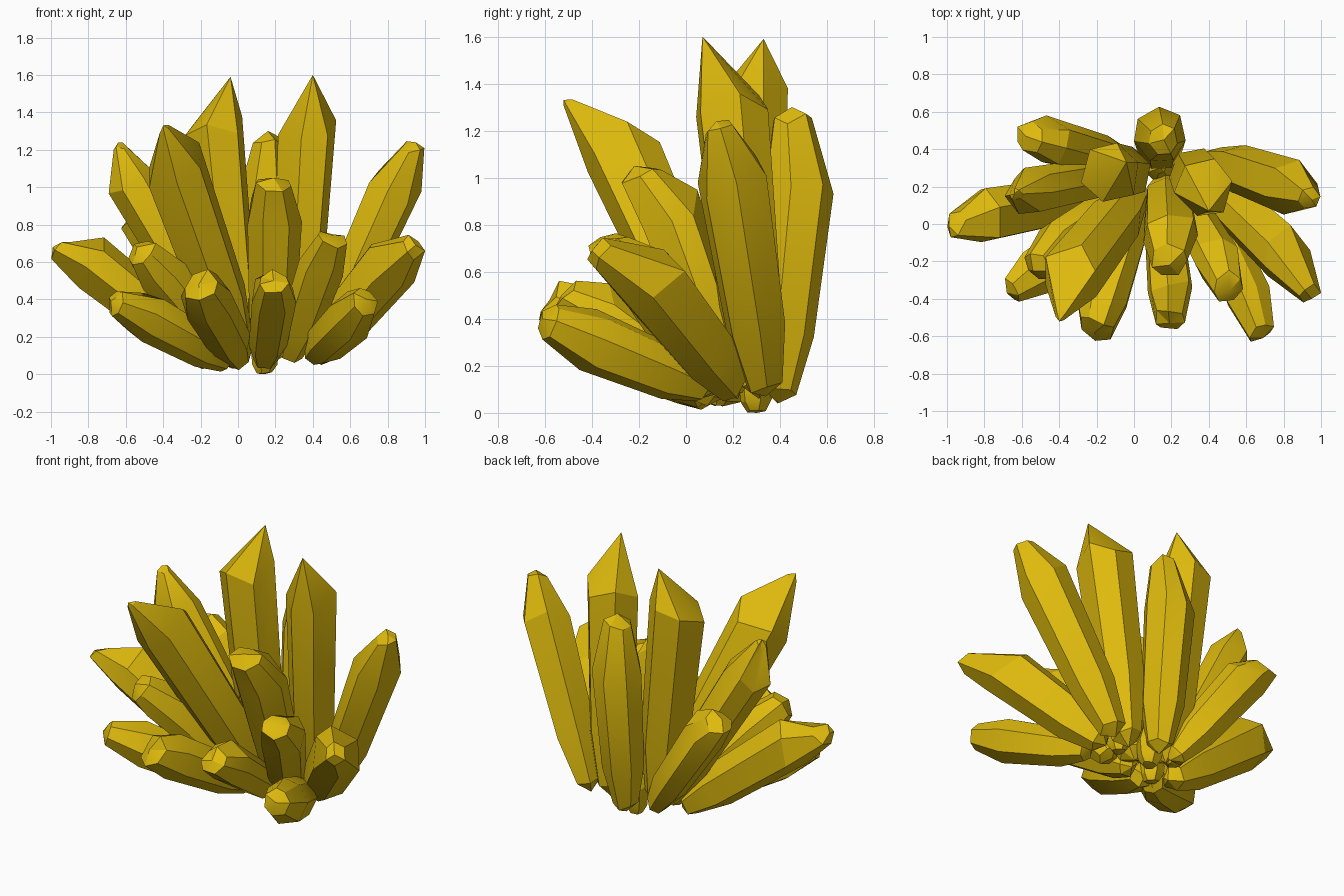
import bpy
import bmesh
import math
import random
from mathutils import Vector

cube = bpy.data.objects.get("Cube")
if cube:
    bpy.data.objects.remove(cube, do_unlink=True)

# Single mineral colour
gold = bpy.data.materials.new("golden_yellow")
gold.use_nodes = True
colour = (0.73, 0.49, 0.004, 1.0)
gold.diffuse_color = colour
shader = next(n for n in gold.node_tree.nodes if n.type == 'BSDF_PRINCIPLED')
shader.inputs["Base Color"].default_value = colour
shader.inputs["Roughness"].default_value = 0.6

rng = random.Random(7)


def crystal(name, base, shoulder, tip, radius, blunt=0.0, sides=6, rough=0.08, twist=0.3):
    """Faceted prism: narrow root, widening shaft, sloped shoulder, pointed or chipped tip."""
    base, shoulder, tip = Vector(base), Vector(shoulder), Vector(tip)
    axis = shoulder - base
    length = axis.length
    axis.normalize()
    u = axis.cross(Vector((0, 1, 0.1))).normalized()
    v = axis.cross(u)
    bm = bmesh.new()
    # One wobble per edge keeps the long facets flat along the shaft
    wobble = [1 + rng.uniform(-rough, rough) for _ in range(sides)]
    angles = [twist + (i + rng.uniform(-0.15, 0.15)) * math.tau / sides for i in range(sides)]

    def ring(centre, scale, slope):
        verts = []
        for a, w in zip(angles, wobble):
            offset = (u * math.cos(a) + v * math.sin(a)) * radius * scale * w
            shift = axis * rng.uniform(-slope, slope) * radius
            verts.append(bm.verts.new(centre + offset + shift))
        return verts

    rings = [ring(base + axis * length * 0.06, 0.52, 0.1),
             ring(base + axis * length * 0.32, 0.86, 0.1),
             ring(shoulder, 1.0, 0.4)]
    if blunt:
        rings.append(ring(shoulder.lerp(tip, 0.85), blunt, 0.2))
    for low, high in zip(rings, rings[1:]):
        for i in range(sides):
            j = (i + 1) % sides
            bm.faces.new((low[i], low[j], high[j], high[i]))
    # Close the root and the tip with fans
    for point, loop in ((base, rings[0]), (tip, rings[-1])):
        apex = bm.verts.new(point)
        for i in range(sides):
            bm.faces.new((loop[i], loop[(i + 1) % sides], apex))
    bmesh.ops.recalc_face_normals(bm, faces=bm.faces)
    mesh = bpy.data.meshes.new(name)
    bm.to_mesh(mesh)
    bm.free()
    mesh.materials.append(gold)
    obj = bpy.data.objects.new(name, mesh)
    bpy.context.collection.objects.link(obj)
    bpy.ops.object.select_all(action='DESELECT')
    obj.select_set(True)
    bpy.context.view_layer.objects.active = obj
    bpy.ops.object.shade_smooth_by_angle(angle=math.radians(25))


# Tall central spires
crystal("tall_right_spire", (0.3, 0.31, 0.06), (0.375, 0.19, 1.32), (0.4, 0.07, 1.6), 0.165)
crystal("tall_left_spire", (0.0, 0.28, 0.08), (-0.125, 0.28, 1.34), (-0.04, 0.33, 1.59), 0.17)
crystal("leaning_front_spire", (0.02, 0.18, 0.1), (-0.34, -0.28, 1.12), (-0.4, -0.52, 1.33), 0.17, 0.18)

# Back and side spires
crystal("back_spire", (0.14, 0.39, 0.04), (0.14, 0.49, 1.0), (0.16, 0.45, 1.3), 0.15, 0.55, 7)
crystal("right_spire", (0.42, 0.34, 0.07), (0.84, 0.19, 1.0), (0.95, 0.13, 1.24), 0.15, 0.4)
crystal("left_spire", (-0.02, 0.28, 0.08), (-0.55, 0.18, 1.0), (-0.64, 0.16, 1.24), 0.135, 0.25, 7)
crystal("left_back_shard", (0.0, 0.32, 0.08), (-0.44, 0.44, 0.7), (-0.58, 0.47, 0.84), 0.13, 0.65, 7)

# Spreading side shards
crystal("far_left_shard", (-0.1, 0.18, 0.05), (-0.77, 0.06, 0.58), (-0.99, -0.01, 0.68), 0.155, 0.45)
crystal("far_right_shard", (0.39, 0.22, 0.08), (0.81, -0.18, 0.58), (0.95, -0.4, 0.69), 0.16, 0.4)
crystal("left_middle_shard", (-0.05, 0.15, 0.1), (-0.42, -0.12, 0.54), (-0.54, -0.25, 0.68), 0.14, 0.65, 7)
crystal("centre_front_shard", (0.18, 0.22, 0.06), (0.2, -0.07, 0.86), (0.19, -0.22, 1.05), 0.155, 0.65, 7)
crystal("right_middle_shard", (0.27, 0.13, 0.08), (0.45, -0.19, 0.6), (0.51, -0.36, 0.74), 0.13, 0.65, 7)

# Low shards fanning out at the front
crystal("low_left_shard", (-0.04, 0.1, 0.06), (-0.5, -0.24, 0.31), (-0.68, -0.37, 0.39), 0.13, 0.55, 7)
crystal("low_front_left_shard", (0.01, 0.11, 0.07), (-0.17, -0.41, 0.39), (-0.21, -0.58, 0.48), 0.145, 0.7, 7)
crystal("low_front_shard", (0.14, 0.15, 0.06), (0.19, -0.36, 0.42), (0.19, -0.53, 0.5), 0.13, 0.65, 7)
crystal("low_right_shard", (0.4, 0.1, 0.1), (0.62, -0.41, 0.31), (0.69, -0.61, 0.4), 0.13, 0.6, 7)

# Small root crystals closing the underside
for x, y, z in ((-0.03, 0.12, 0.03), (0.14, 0.3, 0.0), (0.28, 0.2, 0.08)):
    crystal("root_crystal", (x, y, z), (x, y, z + 0.16), (x, y, z + 0.3), 0.08, 0.4)
